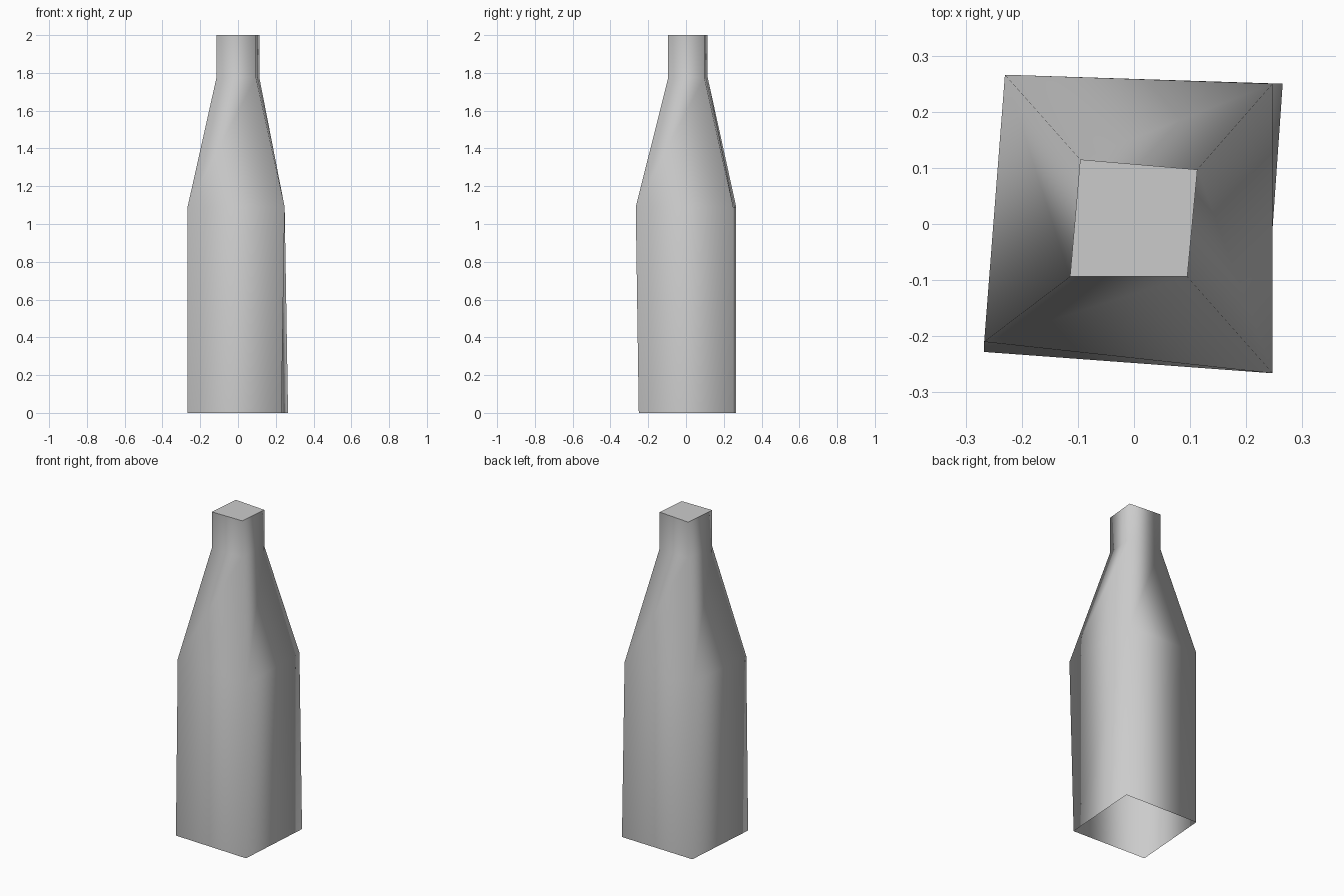
import bpy, bmesh

if "Cube" in bpy.data.objects:
    bpy.data.objects.remove(bpy.data.objects["Cube"])

# Cross-section corners: right-back, left-back, left-front, right-front
base = [(0.265, 0.25), (-0.23, 0.266), (-0.267, -0.228), (0.23, -0.25)]
shoulder = [(0.247, 0.25), (-0.23, 0.266), (-0.267, -0.21), (0.247, -0.266)]
neck = [(0.113, 0.097), (-0.096, 0.115), (-0.114, -0.094), (0.095, -0.094)]
sections = [(base, 0.0), (shoulder, 1.09), (neck, 1.775), (neck, 2.0)]

# Bottle walls: loft through the four-sided rings, open underneath
bm = bmesh.new()
rings = [[bm.verts.new((x, y, z)) for x, y in pts] for pts, z in sections]
for low, high in zip(rings, rings[1:]):
    for i in range(4):
        j = (i + 1) % 4
        bm.faces.new((low[i], low[j], high[j], high[i])).smooth = True

# Flat cap with a crisp rim
cap = bm.faces.new(rings[-1])
for edge in cap.edges:
    edge.smooth = False

mesh = bpy.data.meshes.new("bottle")
bm.to_mesh(mesh)
bm.free()
bpy.context.collection.objects.link(bpy.data.objects.new("bottle", mesh))
